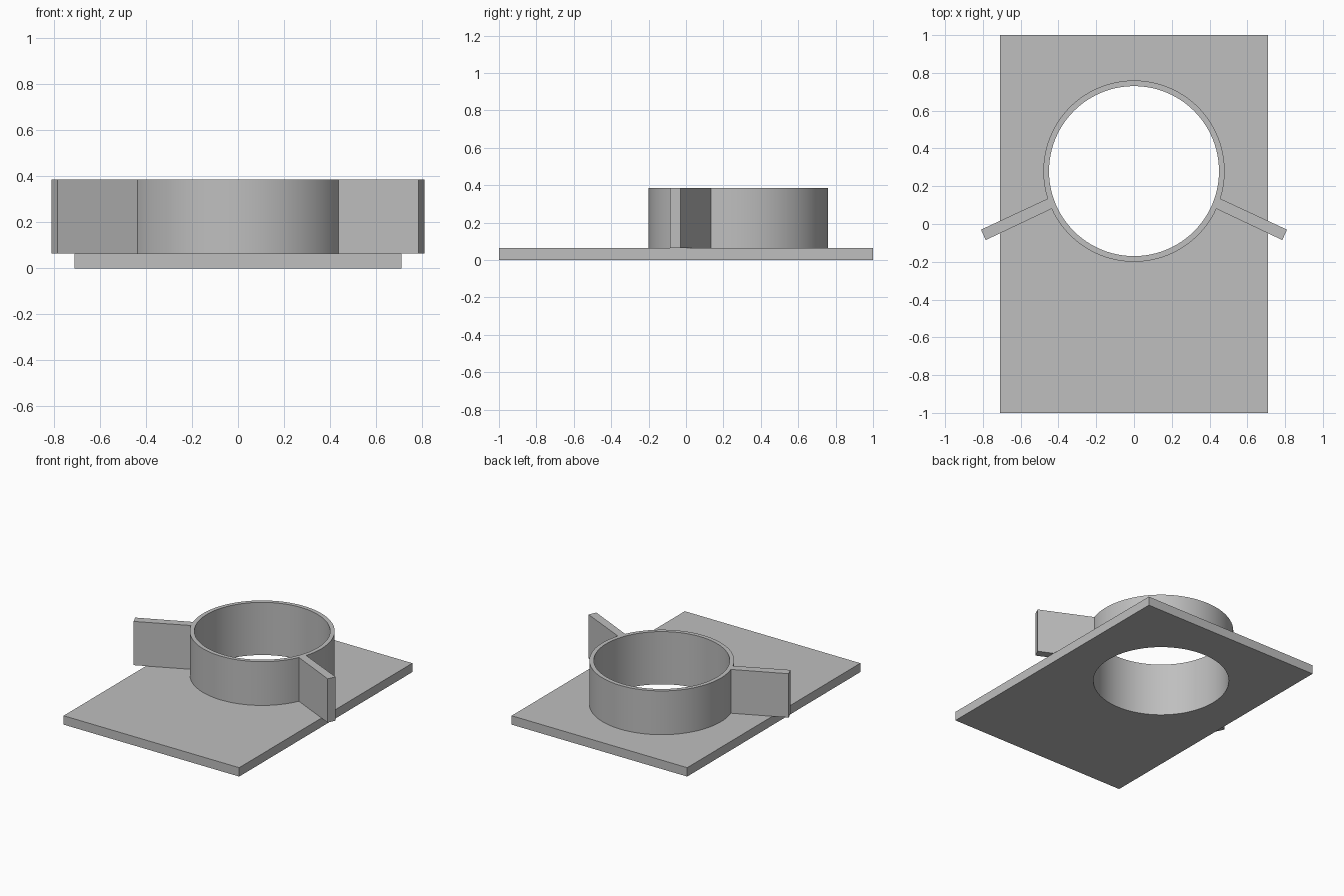
import bpy
import bmesh
from math import cos, sin, radians

cube = bpy.data.objects.get("Cube")
if cube:
    bpy.data.objects.remove(cube, do_unlink=True)

CENTRE_Y = 0.28
INNER_R, OUTER_R = 0.45, 0.48
PLATE_TOP, COLLAR_TOP = 0.065, 0.385

grey = bpy.data.materials.new("plain grey")
grey.use_nodes = True
colour = (0.52, 0.52, 0.52, 1)
grey.diffuse_color = colour
grey.node_tree.nodes["Principled BSDF"].inputs["Base Color"].default_value = colour


def arc(radius, start, end, steps):
    """Points along an arc about the bore axis, both ends included."""
    angles = [radians(start + (end - start) * i / steps) for i in range(steps + 1)]
    return [(radius * cos(a), CENTRE_Y + radius * sin(a)) for a in angles]


def extruded(name, loops, bottom, top):
    """Solid made from an outer outline and its holes."""
    bm = bmesh.new()
    for loop in loops:
        verts = [bm.verts.new((x, y, bottom)) for x, y in loop]
        for i, v in enumerate(verts):
            bm.edges.new((verts[i - 1], v))
    bmesh.ops.triangle_fill(bm, edges=bm.edges[:], use_beauty=True)
    result = bmesh.ops.extrude_face_region(bm, geom=bm.faces[:], use_keep_orig=True)
    moved = [g for g in result["geom"] if isinstance(g, bmesh.types.BMVert)]
    bmesh.ops.translate(bm, verts=moved, vec=(0, 0, top - bottom))
    bmesh.ops.recalc_face_normals(bm, faces=bm.faces[:])
    mesh = bpy.data.meshes.new(name)
    bm.to_mesh(mesh)
    bm.free()
    mesh.materials.append(grey)
    obj = bpy.data.objects.new(name, mesh)
    bpy.context.collection.objects.link(obj)
    bpy.ops.object.select_all(action="DESELECT")
    obj.select_set(True)
    bpy.context.view_layer.objects.active = obj
    bpy.ops.object.shade_smooth_by_angle(angle=radians(30))
    return obj


bore = arc(INNER_R, 0, 360, 96)[:-1]

# Flat base plate with the round opening
plate = [(-0.71, -1), (0.71, -1), (0.71, 1), (-0.71, 1)]
extruded("base_plate", [plate, bore], 0, PLATE_TOP)

# Upright collar with two swept arms, one continuous outline
arm_tip = [(0.785, -0.085), (0.81, -0.03)]
left_tip = [(-x, y) for x, y in reversed(arm_tip)]
upper, lower = -17.7, -24.6
outline = (arc(OUTER_R, upper, 180 - upper, 60) + left_tip
           + arc(OUTER_R, 180 - lower, 360 + lower, 36) + arm_tip)
extruded("collar_with_arms", [outline, bore], PLATE_TOP, COLLAR_TOP)
